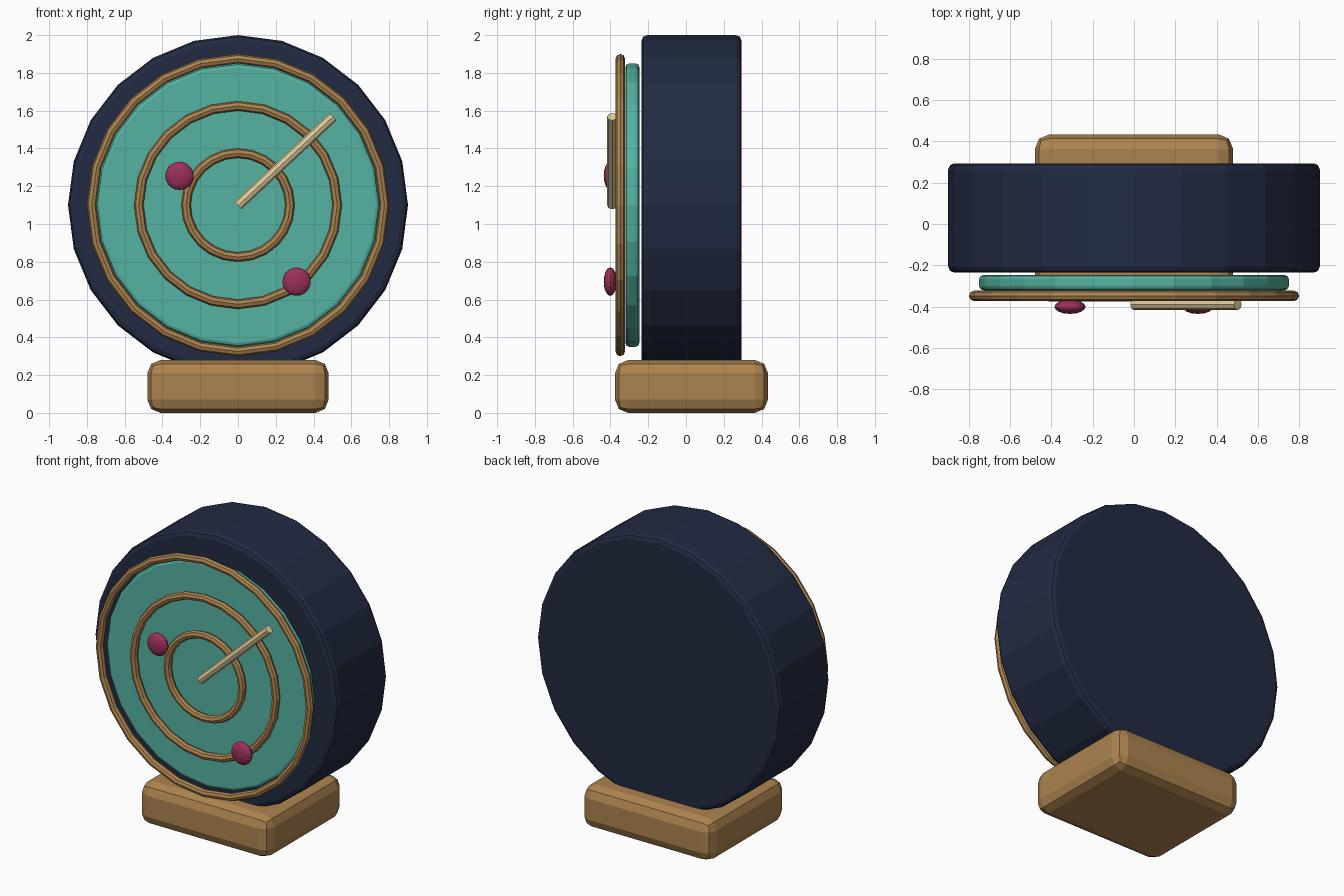
import bpy
from math import pi
from mathutils import Vector

if "Cube" in bpy.data.objects:
    bpy.data.objects.remove(bpy.data.objects["Cube"])

CZ = 1.10  # height of the dial centre


def material(name, rgb):
    m = bpy.data.materials.new(name)
    m.diffuse_color = (*rgb, 1)
    m.use_nodes = True
    m.node_tree.nodes["Principled BSDF"].inputs["Base Color"].default_value = m.diffuse_color
    return m


NAVY = material("navy", (0.016, 0.024, 0.055))
TEAL = material("teal", (0.09, 0.45, 0.36))
WOOD = material("wood", (0.42, 0.23, 0.08))
BERRY = material("berry", (0.33, 0.03, 0.10))
CREAM = material("cream", (0.75, 0.61, 0.33))


def finish(name, mat, bevel=0):
    ob = bpy.context.object
    ob.name = name
    ob.data.materials.append(mat)
    if bevel:
        b = ob.modifiers.new("bevel", 'BEVEL')
        b.width, b.segments, b.limit_method = bevel, 2, 'ANGLE'
    return ob


def drum(name, radius, y0, y1, mat, bevel):
    bpy.ops.mesh.primitive_cylinder_add(
        vertices=24, radius=radius, depth=y1 - y0,
        location=(0, (y0 + y1) / 2, CZ), rotation=(pi / 2, 0, 0))
    finish(name, mat, bevel)


# Foot block
bpy.ops.mesh.primitive_cube_add(size=1, location=(0, 0.029, 0.14))
bpy.context.object.scale = (0.96, 0.81, 0.28)
bpy.ops.object.transform_apply(location=False, rotation=False, scale=True)
finish("base", WOOD, 0.07)

# Round body and dial plate
drum("body", 0.90, -0.236, 0.294, NAVY, 0.03)
drum("dial_plate", 0.75, -0.321, -0.247, TEAL, 0.02)

# Concentric rings
for name, radius in (("outer_ring", 0.775), ("middle_ring", 0.525), ("inner_ring", 0.275)):
    bpy.ops.mesh.primitive_torus_add(
        major_radius=radius, minor_radius=0.025, major_segments=24, minor_segments=8,
        location=(0, -0.348, CZ), rotation=(pi / 2, 0, 0))
    finish(name, WOOD)

# Pointer hand
a, b = Vector((0, -0.39, 1.098)), Vector((0.503, -0.39, 1.568))
bpy.ops.mesh.primitive_cylinder_add(
    vertices=8, radius=0.027, depth=(b - a).length, location=(a + b) / 2,
    rotation=(b - a).to_track_quat('Z', 'Y').to_euler())
finish("pointer", CREAM)

# Flattened marker dots
for name, x, z in (("left_marker", -0.31, 1.255), ("right_marker", 0.31, 0.695)):
    bpy.ops.mesh.primitive_uv_sphere_add(
        segments=16, ring_count=10, radius=0.075, location=(x, -0.401, z))
    bpy.context.object.scale.y = 0.46
    finish(name, BERRY)
